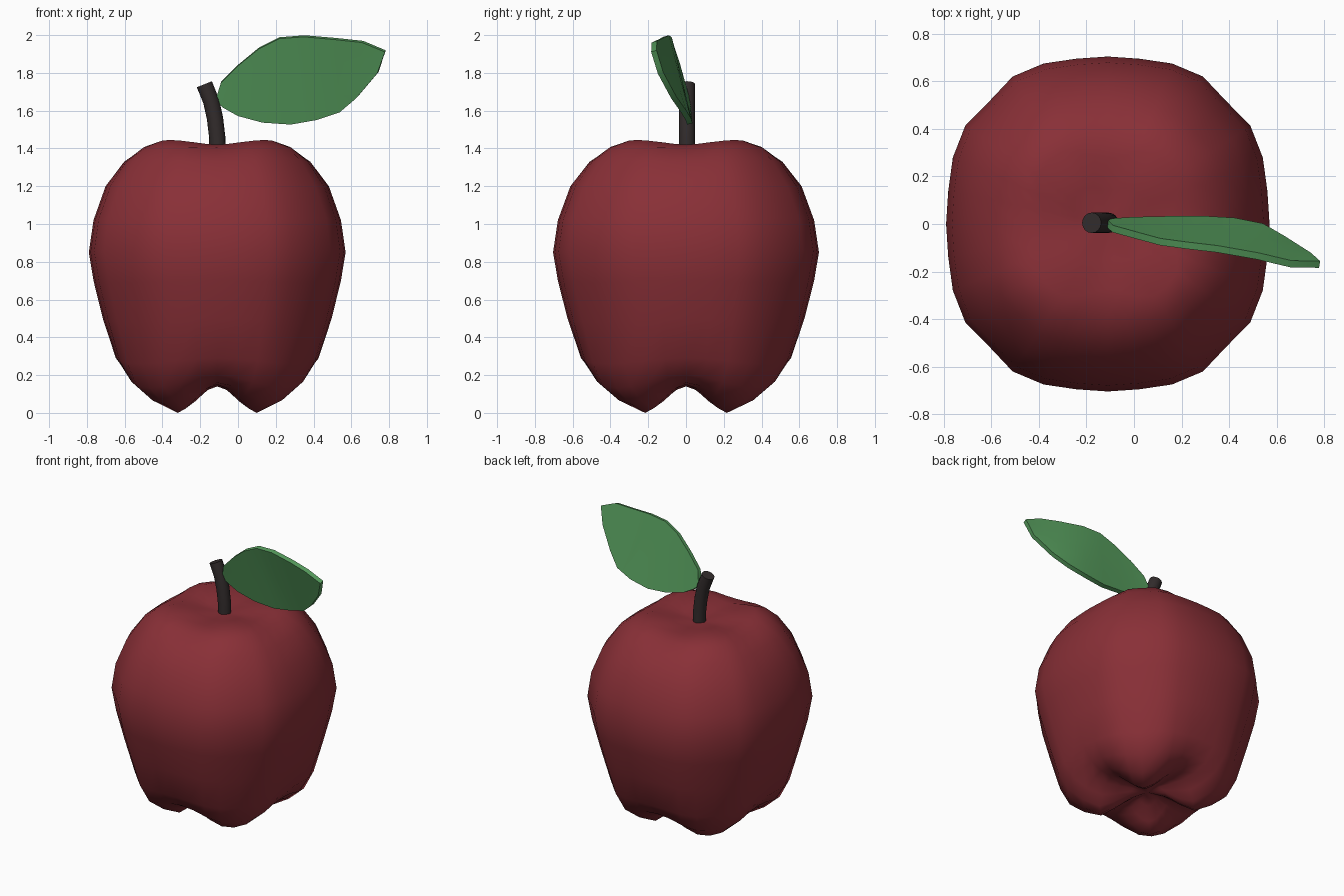
import bpy, bmesh, math
from mathutils import Vector

cube = bpy.data.objects.get("Cube")
if cube:
    bpy.data.objects.remove(cube, do_unlink=True)

CORE_X = -0.11


def material(name, rgb):
    mat = bpy.data.materials.new(name)
    mat.use_nodes = True
    mat.diffuse_color = (*rgb, 1)
    bsdf = mat.node_tree.nodes["Principled BSDF"]
    bsdf.inputs["Base Color"].default_value = (*rgb, 1)
    bsdf.inputs["Roughness"].default_value = 0.8
    return mat


def finish(name, bm, mat, angle, thickness=0):
    bmesh.ops.recalc_face_normals(bm, faces=bm.faces)
    mesh = bpy.data.meshes.new(name)
    bm.to_mesh(mesh)
    bm.free()
    obj = bpy.data.objects.new(name, mesh)
    bpy.context.collection.objects.link(obj)
    mesh.materials.append(mat)
    bpy.ops.object.select_all(action="DESELECT")
    obj.select_set(True)
    bpy.context.view_layer.objects.active = obj
    if thickness:
        solid = obj.modifiers.new("thickness", "SOLIDIFY")
        solid.thickness = thickness
        solid.offset = 0
        bpy.ops.object.modifier_apply(modifier=solid.name)
    bpy.ops.object.shade_smooth_by_angle(angle=math.radians(angle))


def loft(bm, rings):
    """Skin a list of closed rings; returns the vertex rings."""
    loops = [[bm.verts.new(p) for p in ring] for ring in rings]
    n = len(loops[0])
    for a, b in zip(loops, loops[1:]):
        for i in range(n):
            j = (i + 1) % n
            bm.faces.new((a[i], a[j], b[j], b[i]))
    return loops


red = material("apple red", (0.25, 0.029, 0.038))
brown = material("dark stem brown", (0.032, 0.025, 0.025))
green = material("leaf green", (0.09, 0.32, 0.105))

# Fruit: each row is radius and height on the axes, then on the diagonals
profile = [
    (0.10, 0.15, 0.12, 0.11), (0.20, 0.15, 0.21, 0.045),
    (0.30, 0.15, 0.30, 0.0), (0.39, 0.16, 0.41, 0.05),
    (0.47, 0.20, 0.51, 0.13), (0.545, 0.29, 0.57, 0.26),
    (0.615, 0.50, 0.63, 0.48), (0.665, 0.70, 0.685, 0.69),
    (0.69, 0.85, 0.715, 0.86), (0.665, 1.02, 0.69, 1.03),
    (0.60, 1.20, 0.62, 1.20), (0.50, 1.33, 0.53, 1.335),
    (0.385, 1.405, 0.45, 1.41), (0.27, 1.42, 0.36, 1.445),
    (0.14, 1.405, 0.18, 1.42),
]
SIDES = 32


def fruit_ring(row):
    ring = []
    for i in range(SIDES):
        t = math.tau * i / SIDES
        f = math.sin(2 * t) ** 2
        r = row[0] + (row[2] - row[0]) * f
        r *= 1 + 0.3 * f ** 3 * (1 - f)
        z = row[1] + (row[3] - row[1]) * f
        ring.append((CORE_X + 0.985 * r * math.cos(t), 1.02 * r * math.sin(t), z))
    return ring


bm = bmesh.new()
loops = loft(bm, [fruit_ring(row) for row in profile])
for loop, z in ((loops[0], 0.14), (loops[-1], 1.395)):
    tip = bm.verts.new((CORE_X, 0, z))
    for i in range(SIDES):
        bm.faces.new((loop[i], loop[(i + 1) % SIDES], tip))
finish("fruit", bm, red, 60)

# Stem: round tube bending to one side
path = [Vector((x, 0.005, z)) for x, z in
        ((-0.108, 1.36), (-0.11, 1.46), (-0.122, 1.56), (-0.142, 1.65), (-0.178, 1.74))]
rings = []
for k, p in enumerate(path):
    d = (path[min(k + 1, len(path) - 1)] - path[max(k - 1, 0)]).normalized()
    side = Vector((d.z, 0, -d.x))
    rings.append([p + 0.043 * (side * math.cos(a) + Vector((0, math.sin(a), 0)))
                  for a in (math.tau * i / 16 for i in range(16))])
bm = bmesh.new()
loops = loft(bm, rings)
bm.faces.new(loops[0])
bm.faces.new(loops[-1])
finish("stem", bm, brown, 40)

# Leaf: upper and lower edges as (x, y, z), bridged by a gently tilted sheet
upper = [(-0.11, 0.0, 1.68), (-0.09, -0.02, 1.75), (0.0, -0.045, 1.84),
         (0.11, -0.075, 1.93), (0.22, -0.09, 1.985), (0.35, -0.105, 1.995),
         (0.52, -0.135, 1.98), (0.66, -0.168, 1.965), (0.78, -0.17, 1.915)]
lower = [(-0.11, 0.005, 1.65), (-0.08, 0.01, 1.62), (0.0, 0.015, 1.575),
         (0.13, 0.018, 1.54), (0.28, 0.02, 1.53), (0.42, 0.012, 1.555),
         (0.54, -0.012, 1.595), (0.63, -0.065, 1.67), (0.74, -0.135, 1.80)]
ROWS = 4
bm = bmesh.new()
grid = [[bm.verts.new(Vector(u).lerp(Vector(v), k / ROWS)) for k in range(ROWS + 1)]
        for u, v in zip(upper, lower)]
for a, b in zip(grid, grid[1:]):
    for k in range(ROWS):
        bm.faces.new((a[k], a[k + 1], b[k + 1], b[k]))
finish("leaf", bm, green, 40, thickness=0.03)
